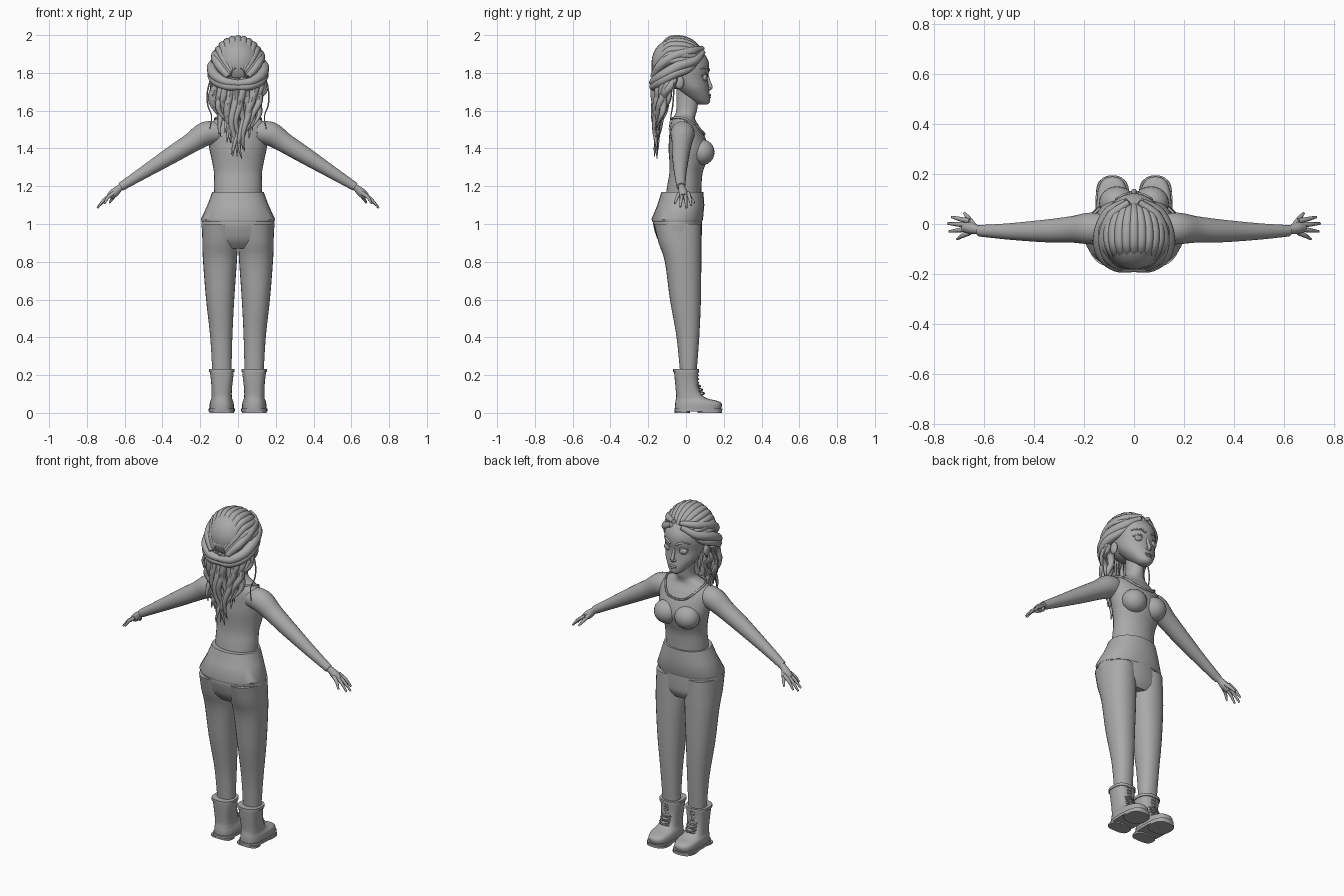
import bpy, bmesh, math, random
from mathutils import Vector

random.seed(4)
grey = bpy.data.materials.new("plain grey")
grey.diffuse_color = (0.4, 0.4, 0.4, 1)


def finish(name, bm):
    bmesh.ops.recalc_face_normals(bm, faces=bm.faces)
    me = bpy.data.meshes.new(name)
    bm.to_mesh(me)
    bm.free()
    me.materials.append(grey)
    me.shade_smooth()
    me.set_sharp_from_angle(angle=math.radians(45))
    ob = bpy.data.objects.new(name, me)
    bpy.context.collection.objects.link(ob)
    return ob


def spline(rows, k):
    """Smooth curve through tuples of any length."""
    out = []
    for i in range(len(rows) - 1):
        a, b = rows[max(i - 1, 0)], rows[i]
        c, d = rows[i + 1], rows[min(i + 2, len(rows) - 1)]
        for j in range(k):
            t = j / k
            out.append(tuple(0.5 * (2*q + (r - p)*t + (2*p - 5*q + 4*r - s)*t*t + (3*q - p - 3*r + s)*t**3)
                             for p, q, r, s in zip(a, b, c, d)))
    return out + [tuple(rows[-1])]


def skin(name, rings):
    bm = bmesh.new()
    vs = [[bm.verts.new(p) for p in r] for r in rings]
    n = len(vs[0])
    for a, b in zip(vs, vs[1:]):
        for i in range(n):
            bm.faces.new((a[i], a[(i+1) % n], b[(i+1) % n], b[i]))
    bm.faces.new(vs[0])
    bm.faces.new(vs[-1])
    return finish(name, bm)


def loft(name, rows, n=32, power=2.0, k=4):
    """Horizontal sections: z, x min, x max, y back, y front."""
    rings = []
    for z, x0, x1, y0, y1 in (spline(rows, k) if k > 1 else rows):
        ring = []
        for i in range(n):
            c, s = math.cos(2*math.pi*i/n), math.sin(2*math.pi*i/n)
            c = math.copysign(abs(c)**(2/power), c)
            s = math.copysign(abs(s)**(2/power), s)
            ring.append(((x0+x1)/2 + c*(x1-x0)/2, (y0+y1)/2 + s*(y1-y0)/2, z))
        rings.append(ring)
    return skin(name, rings)


def sym(rows):
    return [(z, -r, r, b, f) for z, r, b, f in rows]


def tube(name, pts, n=10, k=5):
    """Round tube through x, y, z, radius points."""
    pts = spline(pts, k)
    P = [Vector(p[:3]) for p in pts]
    rings, u = [], None
    for i, p in enumerate(P):
        t = (P[min(i+1, len(P)-1)] - P[max(i-1, 0)]).normalized()
        if u is None:
            u = t.orthogonal()
        u = (u - t*u.dot(t)).normalized()
        v = t.cross(u)
        r = max(pts[i][3], 0.001)
        rings.append([p + (u*math.cos(2*math.pi*j/n) + v*math.sin(2*math.pi*j/n))*r for j in range(n)])
    return skin(name, rings)


def blob(name, c, r, seg=24):
    bm = bmesh.new()
    bmesh.ops.create_uvsphere(bm, u_segments=seg, v_segments=seg//2, radius=1)
    for v in bm.verts:
        v.co = Vector([c[i] + v.co[i]*r[i] for i in range(3)])
    return finish(name, bm)


def side(pts, s):
    return [(p[0]*s,) + tuple(p[1:]) for p in pts]


# Torso and neck
loft("torso", sym([
    (1.13, .125, -.11, .08), (1.2, .127, -.1, .082), (1.27, .127, -.088, .088), (1.33, .137, -.088, .108),
    (1.39, .15, -.092, .122), (1.45, .158, -.09, .105), (1.51, .16, -.085, .075), (1.55, .125, -.075, .05),
    (1.575, .07, -.06, .05), (1.6, .05, -.052, .058), (1.66, .045, -.05, .065), (1.72, .045, -.05, .06)]))
for s in (1, -1):
    blob("bust", (s*.068, .085, 1.38), (.072, .066, .068))
neck = [(.0, .098, 1.475, .006), (.06, .088, 1.487, .006), (.105, .045, 1.53, .006),
        (.12, -.015, 1.56, .006), (.07, -.065, 1.562, .006), (0, -.075, 1.555, .006)]
for s in (1, -1):
    tube("neckline", side(neck, s), 8)

# Hips, flared waistband and trouser legs
loft("hips", sym([(1.1, .14, -.13, .085), (1.02, .189, -.172, .084), (.96, .19, -.165, .084), (.91, .186, -.145, .08),
                  (.87, .16, -.11, .06)]))
loft("waistband", sym([(1.17, .136, -.13, .092), (1.1, .162, -.152, .097), (1.025, .197, -.183, .09),
                       (1.01, .192, -.178, .084)]), 24, 2.2, 1)
for s in (1, -1):
    rows = [(1.0, 0, .188, -.17, .08), (.9, .001, .189, -.145, .081), (.8, .006, .185, -.112, .081),
            (.6, .02, .169, -.085, .079), (.4, .03, .147, -.05, .07), (.2, .035, .135, -.03, .055)]
    flip = lambda R: [(z, *sorted((a*s, b*s)), y0, y1) for z, a, b, y0, y1 in R]
    loft("trouser_leg", flip(rows), 28, 2.2)
    # Boots
    loft("boot", flip([(.02, .022, .15, -.058, .185), (.045, .022, .15, -.058, .19), (.062, .026, .147, -.056, .172),
                       (.073, .03, .142, -.054, .125), (.09, .033, .14, -.052, .09), (.13, .032, .14, -.055, .07),
                       (.18, .026, .144, -.06, .064), (.228, .022, .15, -.064, .066)]), 28, 2.6, 3)
    loft("boot_cuff", flip([(.216, .018, .153, -.068, .07), (.232, .018, .153, -.068, .07)]), 28, 2.6, 1)
    loft("boot_sole", flip([(.008, .017, .155, -.06, .19), (.024, .017, .155, -.062, .195)]), 28, 2.8, 1)
    loft("boot_heel", flip([(0, .02, .152, -.06, .02), (.01, .02, .152, -.06, .02)]), 28, 3, 1)
    loft("boot_tread", flip([(0, .02, .152, .06, .19), (.01, .02, .152, .06, .19)]), 28, 2.6, 1)
    for i in range(7):
        z = .095 + i*.019
        y = .092 - .021*min(i, 3)/2
        for d in (1, -1):
            tube("boot_lace", [(s*.086 - d*.032, y-.012, z, .004), (s*.086, y+.006, z+.008, .004),
                               (s*.086 + d*.032, y-.012, z+.016, .004)], 6, 3)

    # Arms, palms and fingers
    tube("arm", side([(.1, -.02, 1.485, .055), (.17, -.018, 1.478, .064), (.25, -.022, 1.428, .053),
                      (.35, -.028, 1.366, .046), (.5, -.03, 1.272, .033), (.62, -.027, 1.197, .023)], s), 20)
    tube("palm", side([(.6, -.025, 1.21, .017), (.63, -.022, 1.188, .019), (.655, -.016, 1.165, .024),
                       (.68, -.014, 1.145, .019)], s), 14)
    for y0, tip in ((.012, (.73, .028, 1.098)), (-.005, (.745, .002, 1.085)),
                    (-.02, (.74, -.03, 1.09)), (-.034, (.708, -.06, 1.108))):
        base = (.658, y0, 1.163)
        mid = [(a+b)/2 for a, b in zip(base, tip)]
        tube("finger", side([(*base, .011), (mid[0]+.004, mid[1], mid[2]+.006, .009), (*tip, .005)], s), 8, 4)
    tube("thumb", side([(.64, -.01, 1.175, .012), (.662, .022, 1.14, .01), (.68, .044, 1.112, .005)], s), 8, 4)

# Head and face
loft("head", sym([
    (1.632, .018, .07, .112), (1.645, .04, .04, .126), (1.68, .07, -.01, .126), (1.72, .095, -.05, .12),
    (1.77, .108, -.1, .115), (1.82, .114, -.12, .123), (1.87, .113, -.13, .116), (1.92, .1, -.12, .08),
    (1.96, .06, -.09, .03)]))
tube("nose_bridge", [(0, .112, 1.785, .009), (0, .122, 1.75, .009), (0, .13, 1.725, .011), (0, .12, 1.71, .008)], 10)
blob("upper_lip", (0, .123, 1.682), (.024, .01, .006), 16)
blob("lower_lip", (0, .123, 1.671), (.02, .01, .006), 16)
for s in (1, -1):
    blob("nostril", (s*.01, .122, 1.717), (.008, .009, .007), 12)
    blob("eye", (s*.048, .098, 1.775), (.028, .014, .02), 20)
    blob("iris", (s*.046, .108, 1.775), (.012, .006, .014), 16)
    tube("eyelid", side([(.018, .107, 1.772, .003), (.045, .108, 1.795, .005), (.078, .082, 1.784, .004)], s), 8)
    tube("eyebrow", side([(.018, .121, 1.812, .006), (.05, .112, 1.828, .006), (.088, .078, 1.82, .003)], s), 8)
    blob("ear", (s*.113, -.035, 1.75), (.014, .025, .036), 16)

# Hair cap with swept back locks
blob("hair_cap", (0, -.045, 1.852), (.128, .138, .138), 32)
for i in range(13):
    a = math.radians(-84 + 14*i)
    lock = []
    for j in range(9):
        t = math.radians(24 + 17*j)
        lock.append((.122*math.sin(a)*math.sin(t), -.045 + .133*math.cos(t),
                     1.852 + .126*math.cos(a)*math.sin(t) - .0008*max(0, j-5)*30,
                     .009 + .013*math.sin(t)))
    tube("hair_lock", lock, 10, 3)

# Side rolls gathered at the back
rolls = (
    [(.03, .09, 1.91, .014), (.1, .045, 1.865, .024), (.135, -.04, 1.835, .028), (.125, -.12, 1.79, .027),
     (.07, -.168, 1.755, .024), (0, -.175, 1.745, .018)],
    [(.07, .075, 1.87, .01), (.118, .01, 1.82, .02), (.138, -.06, 1.795, .025), (.118, -.13, 1.755, .024),
     (.06, -.17, 1.73, .022), (0, -.175, 1.725, .016)],
    [(.02, .088, 1.93, .012), (.09, .03, 1.915, .022), (.118, -.06, 1.89, .025), (.1, -.135, 1.84, .024),
     (.05, -.172, 1.78, .018)])
for s in (1, -1):
    for roll in rolls:
        tube("hair_roll", side(roll, s), 12)
    tube("side_wisp", side([(.14, -.06, 1.78, .005), (.162, -.065, 1.7, .004), (.16, -.07, 1.63, .004),
                            (.14, -.08, 1.57, .003), (.15, -.09, 1.5, .002)], s), 6)

# Long wavy strands down the back
for layer, count in ((0, 17), (1, 13)):
    for i in range(count):
        a = math.radians(-82 + 164*i/(count - 1))
        out = 1 - .28*layer
        x0, y0 = .132*out*math.sin(a), -.055 - .105*out*math.cos(a)
        end = 1.34 + .16*abs(math.sin(a))**2 + random.uniform(-.01, .1)
        phase, pts = random.uniform(0, 6.28), []
        for j in range(9):
            t = j/8
            x = x0*(1 + .12*math.sin(math.pi*t) - .32*t) + .013*math.sin(phase + 9*t)*min(1, 3*t)
            y = y0*(1 - t) + (-.14 - .02*math.cos(a))*t + .009*math.cos(phase + 8*t)
            pts.append((x, y, 1.775 + (end - 1.775)*t, .019*(1 - t**2.5) + .002))
        tube("long_strand", pts, 8, 4)
